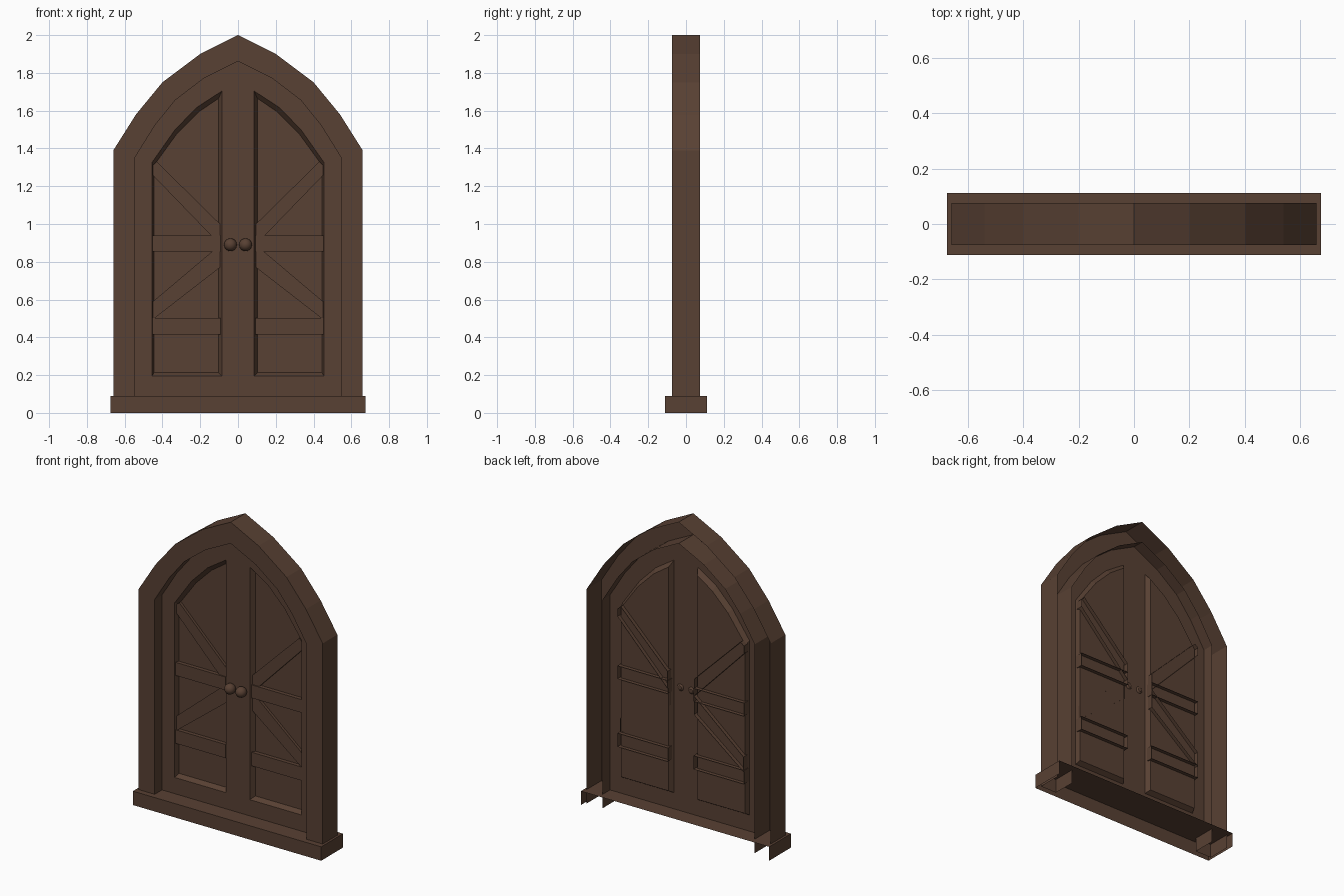
import bpy, bmesh

if "Cube" in bpy.data.objects:
    bpy.data.objects.remove(bpy.data.objects["Cube"])

wood = bpy.data.materials.new("dark_brown_wood")
wood.diffuse_color = (0.098, 0.052, 0.033, 1)
wood.use_nodes = True
wood.node_tree.nodes["Principled BSDF"].inputs["Base Color"].default_value = wood.diffuse_color


def finish(name, bm):
    me = bpy.data.meshes.new(name)
    bm.to_mesh(me)
    bm.free()
    me.materials.append(wood)
    ob = bpy.data.objects.new(name, me)
    bpy.context.collection.objects.link(ob)
    return ob


def verts(bm, pts, y):
    return [bm.verts.new((x, y, z)) for x, z in pts]


def strip(bm, a, b, closed=False):
    n = len(a)
    for i in range(n if closed else n - 1):
        j = (i + 1) % n
        bm.faces.new((a[i], b[i], b[j], a[j]))


def side(pts, s):
    """Right-hand points, or their mirror image, kept counter-clockwise."""
    return pts if s > 0 else [(-x, z) for x, z in reversed(pts)]


def open_bar(name, pts, front, back):
    """Front face and side walls, open at the back."""
    bm = bmesh.new()
    f, b = verts(bm, pts, front), verts(bm, pts, back)
    bm.faces.new(f)
    strip(bm, f, b, True)
    return finish(name, bm)


def arch(half):
    """Full arch from the right-hand half that ends at the apex."""
    return half + [(-x, z) for x, z in reversed(half[:-1])]


# Arched frame: front ring, outer and inner walls, open back
outer = arch([(.66, 0), (.66, 1.39), (.54, 1.58), (.40, 1.75), (.20, 1.90), (0, 2)])
inner = arch([(.545, 0), (.545, 1.353), (.44, 1.522), (.333, 1.655), (.18, 1.772), (0, 1.862)])
bm = bmesh.new()
of, ob_ = verts(bm, outer, -.075), verts(bm, outer, .075)
nf, nb = verts(bm, inner, -.075), verts(bm, inner, .075)
strip(bm, nf, of)
strip(bm, of, ob_)
strip(bm, nb, nf)
finish("arched_frame", bm)

# Threshold: open at the back and underneath
bm = bmesh.new()
bmesh.ops.create_cube(bm, size=1)
for v in bm.verts:
    v.co = (v.co.x * 1.35, v.co.y * .224, v.co.z * .09 + .045)
bm.normal_update()
bmesh.ops.delete(bm, geom=[f for f in bm.faces if f.normal.z < -.5 or f.normal.y > .5],
                 context='FACES_ONLY')
finish("threshold", bm)

# Door sheet with two openings, bevelled edges and recessed panels
DOOR, PANEL = 0.0, .03
opening = [(.085, .195), (.455, .195), (.455, 1.326), (.333, 1.50), (.217, 1.618), (.085, 1.704)]
floor = [(.103, .213), (.445, .213), (.445, 1.31), (.322, 1.48), (.21, 1.592), (.103, 1.665)]
bm = bmesh.new()
door_outline = [(x, max(z, .09)) for x, z in inner]
loops = [verts(bm, door_outline, DOOR)]
loops += [verts(bm, side(opening, s), DOOR) for s in (1, -1)]
edges = [bm.edges.new((l[i - 1], l[i])) for l in loops for i in range(len(l))]
bmesh.ops.triangle_fill(bm, use_beauty=True, edges=edges, normal=(0, -1, 0))
bm.normal_update()
for f in bm.faces:
    if f.normal.y > 0:
        f.normal_flip()
for s, loop in zip((1, -1), loops[1:]):
    fl = verts(bm, side(floor, s), PANEL)
    strip(bm, fl, loop, True)
    bm.faces.new(fl)
finish("door_sheet", bm)

# Rails and diagonal braces on each door leaf, poking through the panel
upper = [(.095, .89), (.14, .94), (.453, 1.26), (.453, 1.31), (.43, 1.33), (.095, 1.0)]
upper = [upper[0], upper[2], upper[3], upper[4], upper[5]]
lower = [(.095, .77), (.45, .495), (.45, .59), (.095, .89)]
for s, tag in ((1, "right"), (-1, "left")):
    for name, z0, z1 in (("middle_rail", .855, .94), ("lower_rail", .415, .503)):
        open_bar(f"{tag}_{name}", side([(.092, z0), (.454, z0), (.454, z1), (.092, z1)], s),
                 .005, .055)
    open_bar(f"{tag}_upper_brace", side(upper, s), .012, .055)
    open_bar(f"{tag}_lower_brace", side(lower, s), .012, .055 if s < 0 else PANEL + .001)

# Round knobs, open where they pass through the door
for s, tag in ((1, "right"), (-1, "left")):
    bm = bmesh.new()
    bmesh.ops.create_uvsphere(bm, u_segments=16, v_segments=10, radius=.034)
    for v in bm.verts:
        x, y, z = v.co
        v.co = (x + s * .04, z - .025, .89 - y)
    for f in bm.faces:
        f.smooth = True
    bmesh.ops.recalc_face_normals(bm, faces=bm.faces)
    bmesh.ops.delete(bm, geom=[v for v in bm.verts if v.co.y > .008], context='VERTS')
    finish(f"{tag}_knob", bm)
